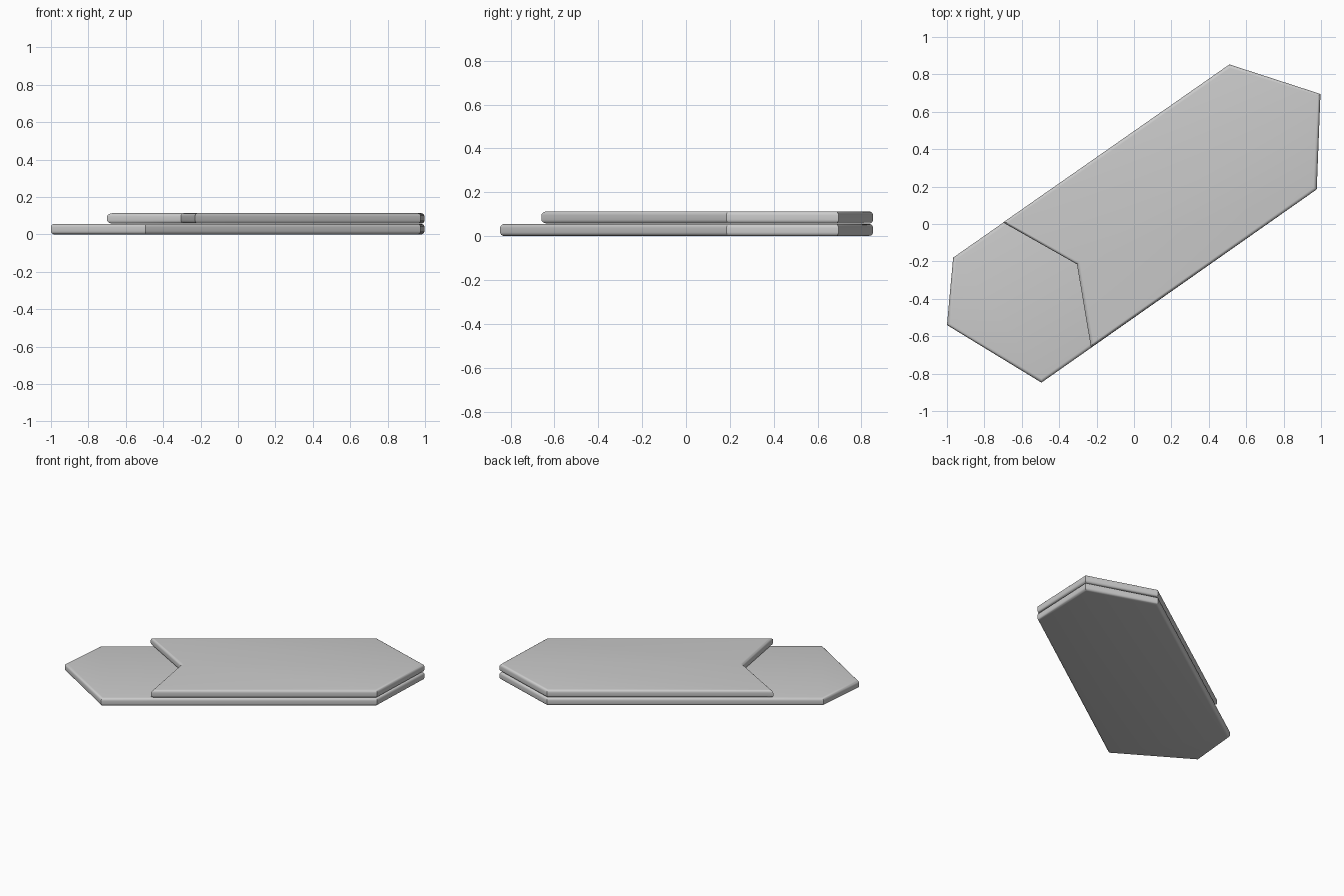
import bpy, bmesh, math

if "Cube" in bpy.data.objects:
    bpy.data.objects.remove(bpy.data.objects["Cube"])

# Shared pointed end and the tails of the two plates (plan outlines)
TIP = [(0.51, 0.853), (0.997, 0.695), (0.977, 0.185)]
BASE_TAIL = [(-0.495, -0.848), (-1.0, -0.54), (-0.967, -0.18)]
NOTCHED_TAIL = [(-0.23, -0.66), (-0.305, -0.215), (-0.70, 0.008)]


def plate(name, outline, z0, z1, radius):
    """Extrude an outline and round its upper and lower rims."""
    bm = bmesh.new()
    face = bm.faces.new([bm.verts.new((x, y, z0)) for x, y in outline])
    ext = bmesh.ops.extrude_face_region(bm, geom=[face])
    top = [v for v in ext["geom"] if isinstance(v, bmesh.types.BMVert)]
    bmesh.ops.translate(bm, verts=top, vec=(0, 0, z1 - z0))
    bmesh.ops.recalc_face_normals(bm, faces=bm.faces)
    rims = [e for e in bm.edges
            if abs(e.verts[0].co.z - e.verts[1].co.z) < 1e-5]
    bmesh.ops.bevel(bm, geom=rims, offset=radius, segments=5, profile=0.5,
                    affect='EDGES', clamp_overlap=True)
    bmesh.ops.recalc_face_normals(bm, faces=bm.faces)
    mesh = bpy.data.meshes.new(name)
    bm.to_mesh(mesh)
    bm.free()
    obj = bpy.data.objects.new(name, mesh)
    bpy.context.collection.objects.link(obj)
    bpy.ops.object.select_all(action='DESELECT')
    obj.select_set(True)
    bpy.context.view_layer.objects.active = obj
    bpy.ops.object.shade_smooth_by_angle(angle=math.radians(30))
    return obj


# Lower plate pointed at both ends, upper plate with a V-notched tail
plate("lower_plate", TIP + BASE_TAIL, 0.0, 0.056, 0.018)
plate("upper_plate", TIP + NOTCHED_TAIL, 0.0575, 0.1135, 0.018)
